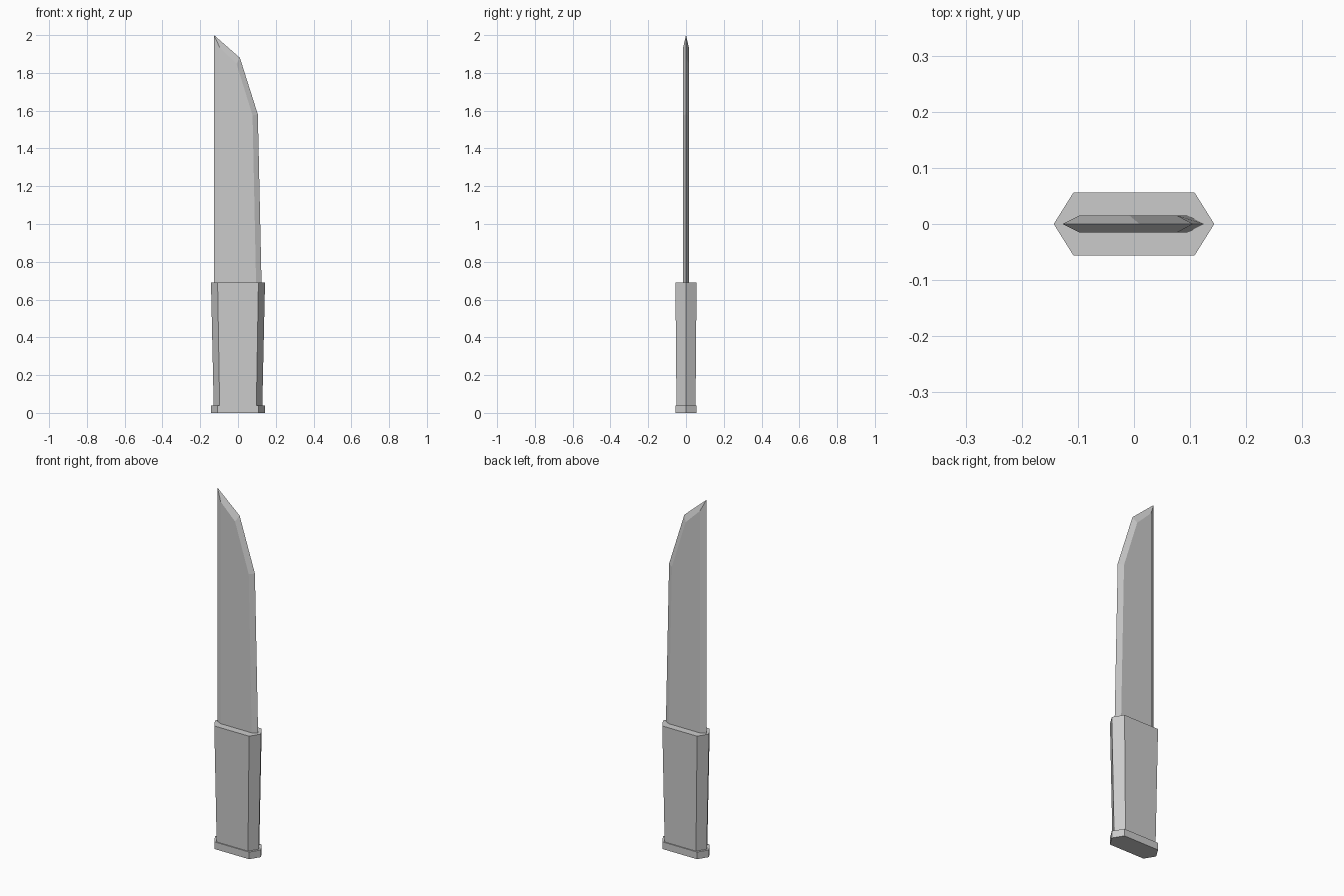
import bpy
import bmesh

if "Cube" in bpy.data.objects:
    bpy.data.objects.remove(bpy.data.objects["Cube"])


def loft(name, rings):
    """Skin a stack of equal-sized point rings and cap both ends."""
    bm = bmesh.new()
    loops = [[bm.verts.new(p) for p in ring] for ring in rings]
    n = len(loops[0])
    for a, b in zip(loops, loops[1:]):
        for i in range(n):
            j = (i + 1) % n
            bm.faces.new((a[i], a[j], b[j], b[i]))
    bm.faces.new(loops[0][::-1])
    bm.faces.new(loops[-1])
    bmesh.ops.recalc_face_normals(bm, faces=bm.faces[:])
    mesh = bpy.data.meshes.new(name)
    bm.to_mesh(mesh)
    bm.free()
    obj = bpy.data.objects.new(name, mesh)
    bpy.context.collection.objects.link(obj)
    return obj


def hexagon(z, scale=1.0):
    """Long hexagonal grip section at height z."""
    tip, flat, half = 0.143 * scale, 0.108 * scale, 0.056 * scale
    return [(tip, 0, z), (flat, half, z), (-flat, half, z),
            (-tip, 0, z), (-flat, -half, z), (flat, -half, z)]


def at_y(outline, y):
    return [(x, y, z) for x, z in outline]


# Pommel and grip: the grip tapers down towards the pommel
loft("pommel", [hexagon(0), hexagon(0.04)])
loft("handle", [hexagon(0.04, 0.9), hexagon(0.69)])

# Blade: sharp outer outline on the centre plane, inset outline on each flat
edge = [(-0.127, 0.67), (0.125, 0.67), (0.105, 1.58), (0.01, 1.88), (-0.127, 2.0)]
flat = [(-0.097, 0.67), (0.096, 0.67), (0.077, 1.575), (-0.008, 1.848), (-0.097, 1.935)]
loft("blade", [at_y(flat, -0.015), at_y(edge, 0), at_y(flat, 0.015)])
